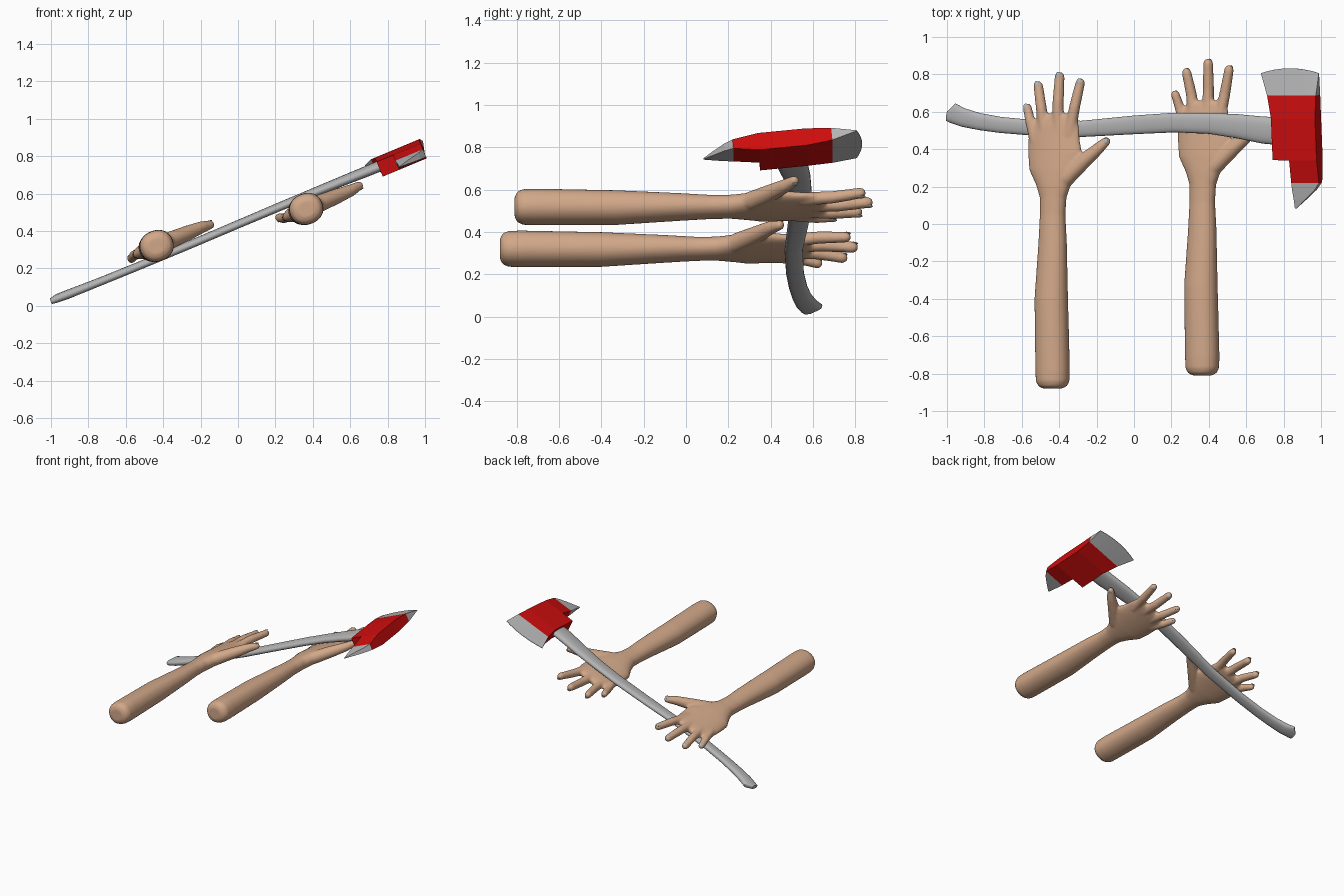
import bpy, bmesh, math
from mathutils import Vector, Matrix

if "Cube" in bpy.data.objects:
    bpy.data.objects.remove(bpy.data.objects["Cube"])

TILT = math.radians(-22.6)
C = math.cos(TILT)


def material(name, rgb):
    m = bpy.data.materials.new(name)
    m.diffuse_color = (*rgb, 1)
    m.use_nodes = True
    m.node_tree.nodes["Principled BSDF"].inputs["Base Color"].default_value = m.diffuse_color
    return m


SKIN = material("skin", (0.64, 0.39, 0.25))
GREY = material("steel grey", (0.46, 0.46, 0.46))
RED = material("red paint", (0.62, 0.004, 0.004))


def loft(bm, sections, n=20, power=1.0):
    """Skin rings given as (centre, half axis a, half axis b)."""
    rings = []
    for c, a, b in sections:
        ring = []
        for i in range(n):
            t = 2 * math.pi * i / n
            ca, sa = math.cos(t), math.sin(t)
            ca = math.copysign(abs(ca) ** power, ca)
            sa = math.copysign(abs(sa) ** power, sa)
            ring.append(bm.verts.new(Vector(c) + Vector(a) * ca + Vector(b) * sa))
        rings.append(ring)
    for r, s in zip(rings, rings[1:]):
        for i in range(n):
            bm.faces.new((r[i], r[(i + 1) % n], s[(i + 1) % n], s[i]))
    bm.faces.new(rings[0])
    bm.faces.new(rings[-1])


def finish(bm, name, matrix, mats):
    bmesh.ops.recalc_face_normals(bm, faces=bm.faces)
    me = bpy.data.meshes.new(name)
    bm.to_mesh(me)
    bm.free()
    for m in mats:
        me.materials.append(m)
    ob = bpy.data.objects.new(name, me)
    ob.matrix_world = matrix
    bpy.context.collection.objects.link(ob)
    return ob


def smooth(ob, angle=40):
    bpy.ops.object.select_all(action='DESELECT')
    ob.select_set(True)
    bpy.context.view_layer.objects.active = ob
    bpy.ops.object.shade_smooth_by_angle(angle=math.radians(angle))


# ---- axe, laid out as seen from the top, then rolled and pitched ----
MID = 0.53
AXE = (Matrix.Translation((0, MID, 0.436)) @ Matrix.Rotation(TILT, 4, 'Y')
       @ Matrix.Rotation(math.radians(6), 4, 'X'))

# handle: lower x, lower y, upper x, upper y, half thickness
handle_rows = [
    (-1.0, .55, -.993, .605, .016), (-.985, .542, -.95, .645, .021),
    (-.92, .52, -.905, .62, .023), (-.83, .502, -.82, .593, .022),
    (-.72, .487, -.71, .573, .021), (-.55, .473, -.55, .557, .021),
    (-.28, .465, -.28, .552, .021), (0, .48, 0, .58, .021),
    (.22, .49, .22, .595, .022), (.4, .482, .4, .593, .023),
    (.55, .457, .55, .588, .025), (.68, .43, .68, .576, .027),
    (.8, .418, .8, .568, .028)]
bm = bmesh.new()
secs = []
for x0, y0, x1, y1, h in handle_rows:
    lo, hi = Vector((x0 / C, y0 - MID, 0)), Vector((x1 / C, y1 - MID, 0))
    secs.append(((lo + hi) / 2, (hi - lo) / 2, (0, 0, h)))
loft(bm, secs, 20, 0.8)
smooth(finish(bm, "axe_handle", AXE, [GREY]))

# head: y, left x, right x, half thickness, edge bulge, colour up to next row
head_rows = [
    (.08, .843, .85, .002, 0, 0), (.13, .842, .905, .011, 0, 0),
    (.18, .838, .957, .018, 0, 0), (.22, .837, .985, .023, 0, 1),
    (.343, .838, .985, .043, 0, 1), (.345, .75, .985, .043, 0, 1),
    (.57, .75, .985, .043, 0, 1), (.69, .73, .99, .031, 0, 0),
    (.808, .69, 1.0, .0015, .026, 0)]
COLS = 8
bm = bmesh.new()
rings = []
for y, x0, x1, h, bulge, _ in head_rows:
    top, bot = [], []
    for i in range(COLS + 1):
        t = i / COLS
        p = ((x0 + (x1 - x0) * t) / C, y + bulge * (1 - (2 * t - 1) ** 2) - MID)
        top.append(bm.verts.new((*p, h)))
        bot.append(bm.verts.new((*p, -h)))
    rings.append(top + bot[::-1])
N = len(rings[0])
for row, r, s in zip(head_rows, rings, rings[1:]):
    for i in range(N):
        f = bm.faces.new((r[i], r[(i + 1) % N], s[(i + 1) % N], s[i]))
        f.material_index = row[5]
for r in (rings[0], rings[-1]):
    for i in range(COLS):
        bm.faces.new((r[i], r[i + 1], r[N - 2 - i], r[N - 1 - i]))
finish(bm, "axe_head", AXE, [GREY, RED])

# ---- arms: y, centre, half width, half thickness ----
arm_rows = [
    (-.88, 0, .05, .045), (-.868, 0, .076, .07), (-.84, 0, .09, .082),
    (-.78, 0, .092, .084), (-.4, -.008, .09, .079), (-.1, 0, .077, .062),
    (.05, 0, .07, .053), (.14, .003, .073, .052), (.21, .005, .098, .053),
    (.29, .008, .142, .05), (.38, .014, .154, .043), (.46, .008, .147, .037),
    (.53, .013, .138, .032), (.57, .025, .115, .026), (.59, .03, .09, .015)]
# fingers: points (across, along, lift) and base / tip radius
fingers = [
    ([(-.10, .44, 0), (-.13, .55, 0), (-.158, .645, -.016)], .03, .024),
    ([(-.045, .47, 0), (-.064, .62, .004), (-.092, .765, -.012)], .033, .026),
    ([(.03, .47, 0), (.034, .65, .005), (.038, .815, -.01)], .034, .027),
    ([(.095, .47, 0), (.13, .63, .004), (.163, .78, -.008)], .033, .026),
    ([(.07, .24, 0), (.19, .345, 0), (.26, .40, 0), (.325, .458, -.008)], .048, .025)]


def arm(name, origin, side):
    """side = 1: back of the hand up, -1: palm up."""
    mat = Matrix.Translation(origin) @ Matrix.Rotation(TILT, 4, 'Y')
    bm, nails = bmesh.new(), bmesh.new()
    loft(bm, [((c, y, 0), (w, 0, 0), (0, 0, h)) for y, c, w, h in arm_rows], 32, 0.92)
    for pts, r0, r1 in fingers:
        pts = [Vector((x, y, z * side)) for x, y, z in pts]
        d = (pts[-1] - pts[-2]).normalized()
        radii = [r0 + (r1 - r0) * i / (len(pts) - 1) for i in range(len(pts))]
        tip = pts[-1].copy()
        # rounded fingertip
        pts[-1] = tip - d * r1
        for k in (30, 60, 80):
            a = math.radians(k)
            pts.append(tip + d * r1 * (math.sin(a) - 1))
            radii.append(r1 * math.cos(a))
        across = Vector((d.y, -d.x, 0)).normalized()
        up = across.cross(d)
        loft(bm, [(p, across * r, up * r) for p, r in zip(pts, radii)], 16)
        # fingernail on the back of the fingertip
        frame = Matrix((across, d, up)).transposed().to_4x4()
        frame.translation = tip - d * .021 + Vector((0, 0, side * r1 * .78))
        bmesh.ops.create_uvsphere(nails, u_segments=12, v_segments=8, radius=1,
                                  matrix=frame @ Matrix.Diagonal((.015, .02, .005, 1)))
    ob = finish(bm, name, mat, [SKIN])
    rm = ob.modifiers.new("fuse", 'REMESH')
    rm.mode = 'VOXEL'
    rm.voxel_size = 0.008
    rm.use_smooth_shade = True
    sm = ob.modifiers.new("soften", 'SMOOTH')
    sm.factor = 0.5
    sm.iterations = 8
    smooth(finish(nails, name + "_fingernails", mat, [GREY]), 60)


arm("left_arm", (-.435, 0, .32), 1)
arm("right_arm", (.365, .07, .518), -1)
